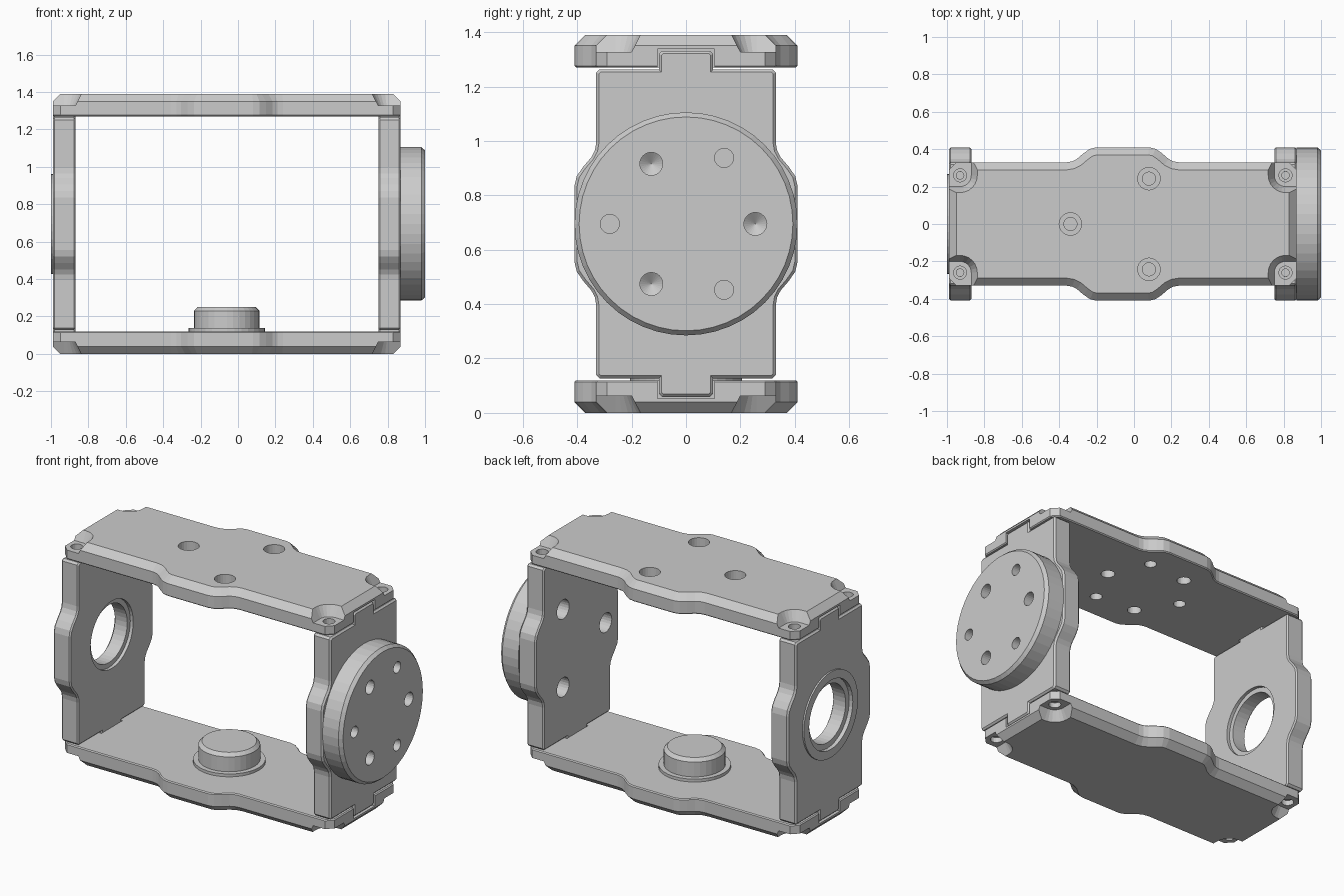
import bpy, bmesh
from math import sin, cos, pi, radians
from mathutils import Matrix, Vector

cube = bpy.data.objects.get("Cube")
if cube:
    bpy.data.objects.remove(cube, do_unlink=True)

MID_X, MID_Z = -0.06, 0.695
THICK = 0.12
BULGE = [(0.14, 0.41), (0.175, 0.402), (0.21, 0.378), (0.245, 0.348), (0.27, 0.335), (0.30, 0.33)]


def make_object(name, bm):
    bmesh.ops.recalc_face_normals(bm, faces=bm.faces)
    mesh = bpy.data.meshes.new(name)
    bm.to_mesh(mesh)
    bm.free()
    obj = bpy.data.objects.new(name, mesh)
    bpy.context.collection.objects.link(obj)
    return obj


def loft(name, rings):
    """Closed solid through a stack of equal-length loops."""
    bm = bmesh.new()
    loops = [[bm.verts.new(p) for p in ring] for ring in rings]
    for a, b in zip(loops, loops[1:]):
        for i in range(len(a)):
            j = (i + 1) % len(a)
            bm.faces.new((a[i], a[j], b[j], b[i]))
    bm.faces.new(loops[0])
    bm.faces.new(loops[-1])
    return make_object(name, bm)


def circle(r, z, at, sides):
    return [(at[0] + r * cos(2 * pi * i / sides), at[1] + r * sin(2 * pi * i / sides), z)
            for i in range(sides)]


def turned(name, profile, at=(0, 0), sides=32):
    """Round solid along z from (radius, z) pairs."""
    return loft(name, [circle(r, z, at, sides) for r, z in profile])


def tube(name, profile, sides):
    """Hollow round solid from a closed loop of (radius, z) pairs."""
    bm = bmesh.new()
    loops = [[bm.verts.new(p) for p in circle(r, z, (0, 0), sides)] for r, z in profile]
    for a, b in zip(loops, loops[1:] + loops[:1]):
        for i in range(sides):
            j = (i + 1) % sides
            bm.faces.new((a[i], a[j], b[j], b[i]))
    return make_object(name, bm)


def slab(name, quarter, outer, inner):
    """Plate mirrored from a quarter outline, chamfered on both faces."""
    half = quarter + [(x, -y) for x, y in reversed(quarter)]
    outline = half + [(-x, -y) for x, y in half]
    obj = loft(name, [[(x, y, z) for x, y in outline] for z in (0, THICK)])
    bm = bmesh.new()
    bm.from_mesh(obj.data)
    for z, width in ((THICK, outer), (0, inner)):
        edges = [e for e in bm.edges if all(abs(v.co.z - z) < 1e-5 for v in e.verts)]
        bmesh.ops.bevel(bm, geom=edges, offset=width, segments=1,
                        affect='EDGES', clamp_overlap=False)
    bmesh.ops.recalc_face_normals(bm, faces=bm.faces)
    bm.to_mesh(obj.data)
    bm.free()
    return obj


def cut(targets, cutter):
    for target in targets:
        mod = target.modifiers.new("cut", 'BOOLEAN')
        mod.operation, mod.solver, mod.object = 'DIFFERENCE', 'EXACT', cutter
        bpy.context.view_layer.objects.active = target
        bpy.ops.object.modifier_apply(modifier=mod.name)
    bpy.data.objects.remove(cutter, do_unlink=True)


def box(x, y, z):
    corners = [(x[0], y[0]), (x[1], y[0]), (x[1], y[1]), (x[0], y[1])]
    return loft("cutter", [[(a, b, h) for a, b in corners] for h in z])


def corner_pocket(sx, sy):
    """Flared recess with a rounded inner corner."""
    cx, cy, far = 0.87, 0.26, 1.1
    rings = []
    for r, z in ((0.06, 0.057), (0.10, 0.135)):
        ring = [(far, far), (far, cy - r)]
        ring += [(cx - r * sin(a), cy - r * cos(a)) for a in [k * pi / 12 for k in range(7)]]
        ring.append((cx - r, far))
        rings.append([(sx * x, sy * y, z) for x, y in ring])
    return loft("cutter", rings)


def mount_holes(targets, turn, through, cone):
    """Three stepped through holes and three drilled blind holes."""
    for k in range(3):
        a = radians(60 + 120 * k) + turn
        cut(targets, turned("cutter", through, (0.28 * cos(a), 0.28 * sin(a)), 24))
        a += pi / 3
        cut(targets, turned("cutter", cone, (0.255 * cos(a), 0.255 * sin(a)), 24))


def place(objects, x, z, turn):
    matrix = Matrix.Translation(Vector((x, 0, z))) @ turn
    for obj in objects:
        obj.data.transform(matrix)


# Long plates: tab notches, corner pockets and screw holes
def long_plate(name):
    plate = slab(name, BULGE + [(0.89, 0.33), (0.93, 0.29)], 0.04, 0.006)
    for sx in (-1, 1):
        cut([plate], box(sorted((sx * 0.808, sx * 1.0)), (-0.105, 0.105), (-0.1, 0.068)))
        for sy in (-1, 1):
            cut([plate], corner_pocket(sx, sy))
            cut([plate], turned("cutter", [(0.02, -0.1), (0.02, 0.025), (0.035, 0.025),
                                           (0.035, 0.2)], (sx * 0.87, sy * 0.26), 20))
    return plate


# Side plates: locating tabs and screw pilot holes in the ends
def side_plate(name):
    plate = slab(name, BULGE + [(0.556, 0.33), (0.568, 0.318), (0.568, 0.10),
                                (0.624, 0.10), (0.636, 0.088)], 0.01, 0.008)
    for sx in (-1, 1):
        for sy in (-1, 1):
            pilot = turned("cutter", [(0.02, -0.15), (0.02, 0.15)], sides=16)
            pilot.data.transform(Matrix.Translation((sx * 0.565, sy * 0.26, 0.06))
                                 @ Matrix.Rotation(pi / 2, 4, 'Y'))
            cut([plate], pilot)
    return plate


# Top plate
top = long_plate("top_plate")
mount_holes([top], 0, [(0.035, -0.1), (0.035, 0.05), (0.06, 0.05), (0.06, 0.2)],
            [(0.04, -0.1), (0.04, 0.06), (0.001, 0.085)])
place([top], MID_X, 1.27, Matrix.Identity(4))

# Bottom plate with pivot hub
bottom = long_plate("bottom_plate")
hub = turned("pivot_hub", [(0.205, 0.01), (0.205, -0.018), (0.175, -0.018),
                           (0.175, -0.11), (0.155, -0.13)])
place([bottom, hub], MID_X, THICK, Matrix.Rotation(pi, 4, 'X'))

# Side plate carrying the drive disc
drive = side_plate("drive_side_plate")
disc = turned("drive_disc", [(0.41, 0.12), (0.41, 0.23), (0.393, 0.25)], sides=48)
mount_holes([drive, disc], pi / 2,
            [(0.06, -0.1), (0.06, 0.09), (0.035, 0.09), (0.035, 0.4)],
            [(0.001, 0.135), (0.042, 0.165), (0.042, 0.4)])
place([drive, disc], 0.75, MID_Z, Matrix.Rotation(pi / 2, 4, 'Y'))

# Side plate with the bearing bore and its raised ring
bearing = side_plate("bearing_side_plate")
cut([bearing], turned("cutter", [(0.21, -0.1), (0.21, 0.02), (0.18, 0.02), (0.18, 0.105),
                                 (0.215, 0.105), (0.215, 0.3)], sides=40))
ring = tube("bearing_ring", [(0.267, 0.115), (0.267, 0.13), (0.215, 0.13), (0.215, 0.115)], 40)
place([bearing, ring], -0.87, MID_Z, Matrix.Rotation(-pi / 2, 4, 'Y'))
